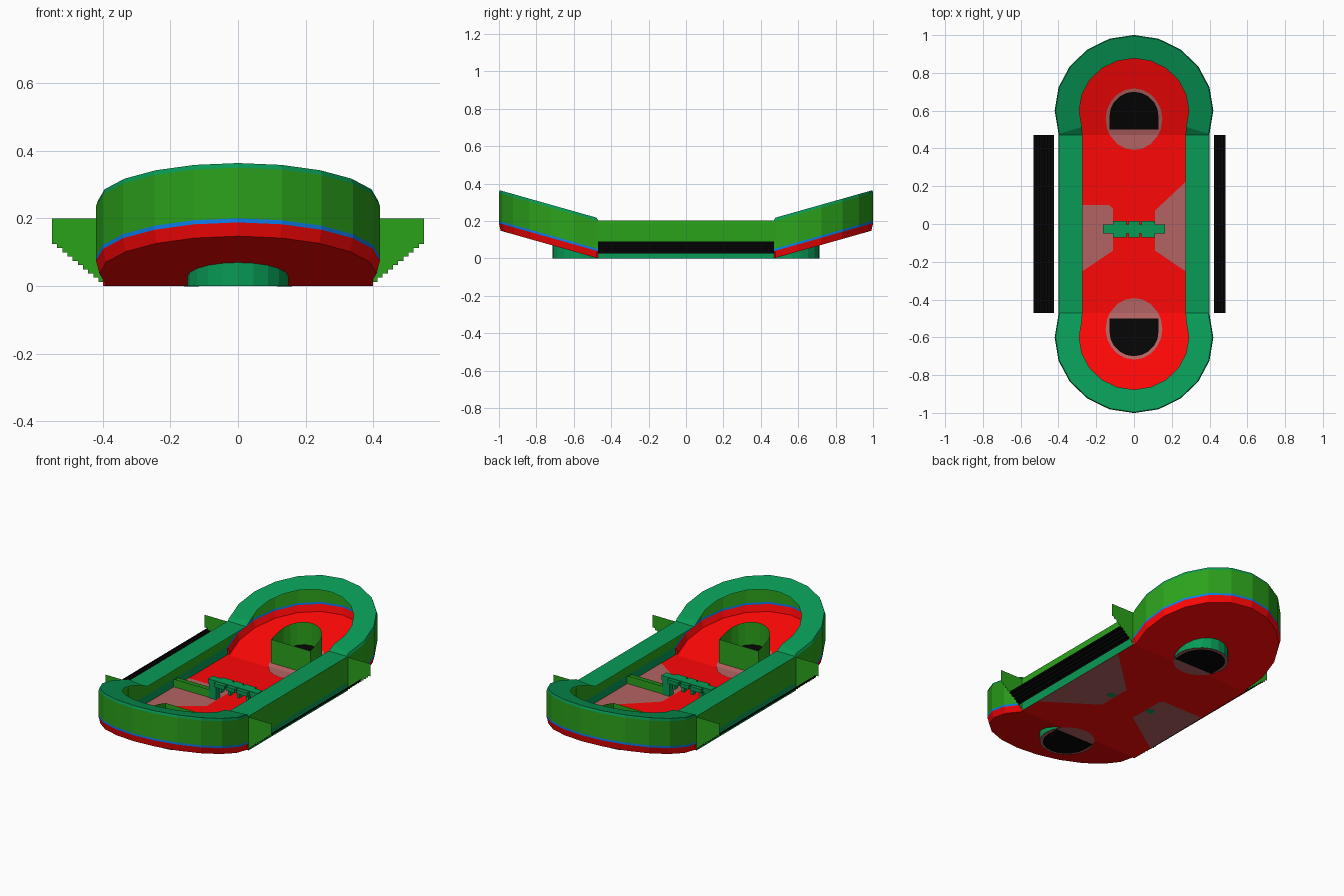
import bpy
from math import sin, cos, asin, radians, degrees, pi

if "Cube" in bpy.data.objects:
    bpy.data.objects.remove(bpy.data.objects["Cube"])

FOLD, SLOPE = 0.47, 0.283
COLORS = {"red": (1, .06, .06), "green": (.185, .63, .13), "teal": (.065, .60, .34),
          "blue": (.08, .49, .93), "dusty": (.70, .39, .39), "black": (.05, .05, .05)}
MATS = {}
for n, c in COLORS.items():
    MATS[n] = bpy.data.materials.new(n)
    MATS[n].diffuse_color = (*[v ** 2.2 for v in c], 1)


def make(name, verts, faces, mats, idx=None):
    me = bpy.data.meshes.new(name)
    me.from_pydata(verts, [], faces)
    for m in mats:
        me.materials.append(MATS[m])
    if idx:
        for p, i in zip(me.polygons, idx):
            p.material_index = i
    ob = bpy.data.objects.new(name, me)
    bpy.context.collection.objects.link(ob)
    return ob


def rise(y):
    # deck height: flat in the middle, both ends tilted up
    return max(0, abs(y) - FOLD) * SLOPE


def outline(r, z, side, extra=0):
    # 20-sided tilted ends (optionally a little taller) joined by straight sides
    arc = [(r * cos(radians(a)), max(FOLD, .6 + r * .954 * sin(radians(a)))) for a in range(-18, 199, 18)]
    end = [(side, FOLD, z)] + [(x, y, z + rise(y) + extra) for x, y in arc] + [(-side, FOLD, z)]
    return end + [(-x, -y, h) for x, y, h in end]


def loft(name, loops, mats, mid_mats):
    # skin between loops; straight middle bands may use another material
    n = len(loops[0])
    verts = [p for l in loops for p in l]
    names = sorted(set(mats + mid_mats))
    faces, idx = [], []
    for k in range(len(loops) - 1):
        for i in range(n):
            j = (i + 1) % n
            faces.append((k * n + i, k * n + j, (k + 1) * n + j, (k + 1) * n + i))
            idx.append(names.index((mid_mats if i in (14, 29) else mats)[k]))
    return make(name, verts, faces, names, idx)


def box(name, x0, x1, y0, y1, z0, z1, mat):
    v = [(x, y, z) for x in (x0, x1) for y in (y0, y1) for z in (z0, z1)]
    f = [(0, 1, 3, 2), (4, 6, 7, 5), (0, 4, 5, 1), (2, 3, 7, 6), (0, 2, 6, 4), (1, 5, 7, 3)]
    return make(name, v, f, [mat])


# hull wall with chamfered bottom, trim stripe and hollow overhanging rim
loft("hull_wall",
     [outline(.41, 0, .40), outline(.42, .038, .40), outline(.42, .05, .40),
      outline(.42, .188, .40, .012), outline(.415, .203, .398, .012), outline(.29, .203, .273, .012)],
     ["red", "blue", "green", "teal", "teal"],
     ["teal", "teal", "green", "green", "teal"])

# folded floor
make("floor", outline(.41, 0, .40),
     [tuple(range(15)), tuple(range(15, 30)), (14, 15, 29, 0)], ["red"])

# floor patches, shown on both faces of the floor
patches = {"left": [(-.398, .10), (-.13, .10), (-.11, .08), (-.11, -.14), (-.398, -.335)],
           "right": [(.398, .34), (.11, .07), (.11, -.14), (.398, -.335)]}
for side, pts in patches.items():
    n = len(pts)
    v = [(x, y, .003) for x, y in pts] + [(x, y, -.001) for x, y in pts]
    make("floor_patch_" + side, v, [tuple(range(n)), tuple(range(2 * n - 1, n - 1, -1))], ["dusty"])


def wall(name, pts, bottom, top, mat):
    n = len(pts)
    v = [(x, y, bottom(y)) for x, y in pts] + [(x, y, top(y)) for x, y in pts]
    return make(name, v, [(i, (i + 1) % n, n + (i + 1) % n, n + i) for i in range(n)], [mat])


for s, tag in ((1, "back"), (-1, "front")):
    circ = [(.15 * cos(pi * i / 10), s * (.565 + .15 * sin(pi * i / 10))) for i in range(20)]
    dee = [(.13, s * .5)] + [(.13 * cos(pi * i / 10), s * (.57 + .13 * sin(pi * i / 10)))
                             for i in range(11)] + [(-.13, s * .5)]
    # collar under the floor
    wall("collar_" + tag, circ, lambda y: 0, lambda y: rise(y) + .001, "teal")
    make("collar_disc_" + tag, [(x, y, -.0005) for x, y in circ], [tuple(range(20))], ["dusty"])
    # disc around the well, built in rows so it folds with the floor
    fold_angle = degrees(asin((FOLD - .555) / .163))
    rows = [-90, -72, -54, fold_angle] + list(range(-18, 91, 18))
    disc = []
    for a in rows:
        y = .555 + .163 * sin(radians(a))
        x = .15 * cos(radians(a))
        disc += [(-x, s * y, rise(y) + .004), (x, s * y, rise(y) + .004)]
    make("well_disc_" + tag, disc,
         [(2 * i, 2 * i + 1, 2 * i + 3, 2 * i + 2) for i in range(len(rows) - 1)], ["dusty"])
    # open D-shaped well with dark base
    wall("well_" + tag, dee, rise, lambda y: rise(y) + .145, "green")
    make("well_base_" + tag, [(x, y, rise(y) + .009) for x, y in dee], [tuple(range(13))], ["black"])
    make("well_opening_" + tag, [(x, y, -.002) for x, y in dee], [tuple(range(13))], ["black"])

# stepped side brackets and dark stepped boards
DX, DZ = .0153, .0125


def stairs(x, z, steps):
    pts = []
    for k in range(steps):
        pts += [(x + DX * k, z + DZ * k), (x + DX * (k + 1), z + DZ * k)]
    return pts


for s, tag, steps in ((1, "right", 4), (-1, "left", 7)):
    for y, e in ((FOLD, "back"), (-FOLD, "front")):
        prof = stairs(.3975, .012, 10) + [(.5505, .128), (.5505, .2), (.4, .2)]
        make(f"bracket_{tag}_{e}", [(s * x, y, z) for x, z in prof],
             [tuple(range(len(prof)))], ["green"])
    p = [(.424, .027)] + stairs(.424, .0395, steps)
    p.append((p[-1][0], p[-1][1] + DZ))
    n = len(p)
    v = [(s * x, y, z) for y in (-FOLD, FOLD) for x, z in p]
    make("stepped_board_" + tag, v, [(i, i + 1, n + i + 1, n + i) for i in range(n - 1)], ["black"])
    # low thin rails joining the handle to the sides
    for y, e in ((-.012, "back"), (-.04, "front")):
        v = [(s * .14, y, 0), (s * .40, y, 0), (s * .40, y, .05), (s * .14, y, .05)]
        make(f"rail_{tag}_{e}", v, [(0, 1, 2, 3)], ["green"])

# central handle: bar, wide blocks, legs and teeth
box("handle_bar", -.165, .165, -.05, -.003, .09, .118, "teal")
for i, (a, b) in enumerate(((-.11, -.04), (-.028, .028), (.04, .11))):
    box(f"handle_block_{i}", a, b, -.072, .017, .092, .115, "teal")
for s, tag in ((1, "right"), (-1, "left")):
    x0, x1 = sorted((s * .115, s * .16))
    box("handle_leg_" + tag, x0, x1, -.045, -.008, -.0015, .09, "teal")
for i, x in enumerate((-.09, -.03, .03, .09)):
    box(f"handle_tooth_{i}", x - .008, x + .008, -.04, -.012, .05, .09, "teal")

for m in bpy.data.materials:
    if m.users and not m.is_grease_pencil:
        m.use_nodes = True
        m.node_tree.nodes["Principled BSDF"].inputs["Base Color"].default_value = m.diffuse_color
